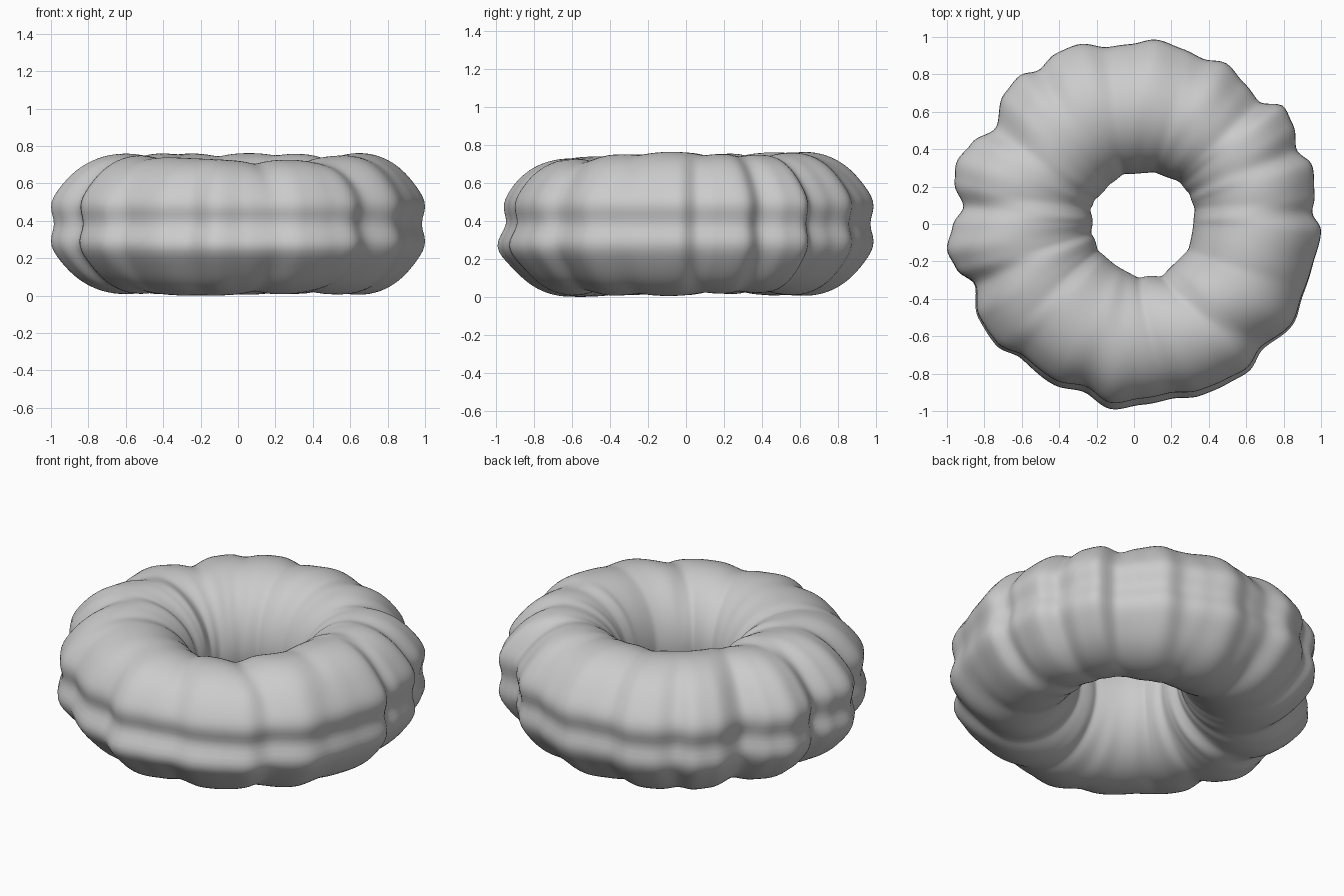
import bpy, bmesh
from math import sin, cos, pi, atan2, hypot, exp, radians

if "Cube" in bpy.data.objects:
    bpy.data.objects.remove(bpy.data.objects["Cube"])

# Outer outline seen from above (x, y), counter-clockwise from the right
OUTLINE = [(1, -.03), (.95, .06), (.965, .15), (.95, .32), (.87, .39), (.85, .53),
           (.8, .63), (.67, .65), (.59, .75), (.49, .86), (.37, .88), (.26, .935),
           (.12, .985), (-.02, .96), (-.14, .945), (-.3, .96), (-.42, .91), (-.51, .82),
           (-.61, .795), (-.69, .7), (-.74, .51), (-.87, .43), (-.95, .33), (-.96, .22),
           (-.91, .09), (-.97, -.01), (-1, -.14), (-.95, -.24), (-.85, -.32),
           (-.83, -.5), (-.73, -.65), (-.6, -.71), (-.42, -.85), (-.27, -.88),
           (-.12, -.975), (.04, -.95), (.2, -.92), (.35, -.905), (.5, -.84), (.61, -.78),
           (.68, -.67), (.85, -.53), (.9, -.38), (.95, -.23)]
POLAR = sorted((atan2(y, x) % (2 * pi), hypot(x, y)) for x, y in OUTLINE)

# Creases: outer angle, inner angle (degrees), depth, angular width
CREASES = [(3, 14, .05, 5), (24, 28, .06, 5), (45, 44, .08, 6), (74, 68, .04, 5),
           (98, 102, .055, 5), (122, 122, .025, 5), (146, 148, .06, 6),
           (174, 162, .06, 5), (201, 192, .05, 6), (224, 216, .045, 5),
           (282, 275, .06, 4), (317, 298, .085, 5), (340, 335, .04, 5)]


def outer_radius(a):
    n = len(POLAR)
    for i in range(n):
        a0, r0 = POLAR[i]
        a1, r1 = POLAR[(i + 1) % n]
        span = (a1 - a0) % (2 * pi)
        d = (a - a0) % (2 * pi)
        if d <= span:
            t = d / span
            t = t * t * (3 - 2 * t)
            return r0 + (r1 - r0) * t


def crease_depth(a, v):
    out = (1 + cos(v)) / 2
    total = 0
    for outer, inner, depth, width in CREASES:
        c = radians(inner + (outer - inner) * out)
        d = abs((a - c + pi) % (2 * pi) - pi)
        w = radians(width + 4 * (1 - out))
        total += depth * exp(-(hypot(d, w * .25)) / w)
    return total


# Lumpy ring swept around z
U, V = 288, 80
bm = bmesh.new()
rings = []
for i in range(U):
    a = 2 * pi * i / U
    ro = outer_radius(a)
    ri = .262 + .05 * cos(a)
    front = max(0, -sin(a)) ** 2
    ring = []
    for j in range(V):
        v = 2 * pi * j / V
        s, out = sin(v), max(0, cos(v))
        k = 1 - crease_depth(a, v) * (1.35 if cos(v) < 0 else 1.35 * (1 - out ** 3))
        mid, half = (ro + ri) / 2, (ro - ri) / 2 * 1.01
        r = mid + half * k * cos(v)
        z = .385 + .385 * k * s
        if cos(v) > 0:
            # groove running round the outside, with fuller bands either side
            r -= .024 * exp(-(s / .16) ** 2)
            r += .016 * (exp(-((s - .32) / .2) ** 2) + exp(-((s + .32) / .2) ** 2))
            # the front overhangs low down and leans back above
            r += front * (.022 * exp(-((s + .36) / .22) ** 2)
                          - .02 * exp(-((s - .2) / .35) ** 2))
        z -= front * .04 * max(0, s)
        ring.append(bm.verts.new((r * cos(a), r * sin(a), z)))
    rings.append(ring)
for i in range(U):
    p, q = rings[i], rings[(i + 1) % U]
    for j in range(V):
        bm.faces.new((p[j], q[j], q[(j + 1) % V], p[(j + 1) % V]))
# Light smoothing, then settle on the floor
for _ in range(2):
    bmesh.ops.smooth_vert(bm, verts=bm.verts, factor=.5, use_axis_x=True,
                          use_axis_y=True, use_axis_z=True)
low = min(v.co.z for v in bm.verts)
for v in bm.verts:
    v.co.z -= low
bmesh.ops.recalc_face_normals(bm, faces=bm.faces)
mesh = bpy.data.meshes.new("ribbed_ring")
bm.to_mesh(mesh)
bm.free()
for p in mesh.polygons:
    p.use_smooth = True
bpy.context.collection.objects.link(bpy.data.objects.new("ribbed_ring", mesh))
